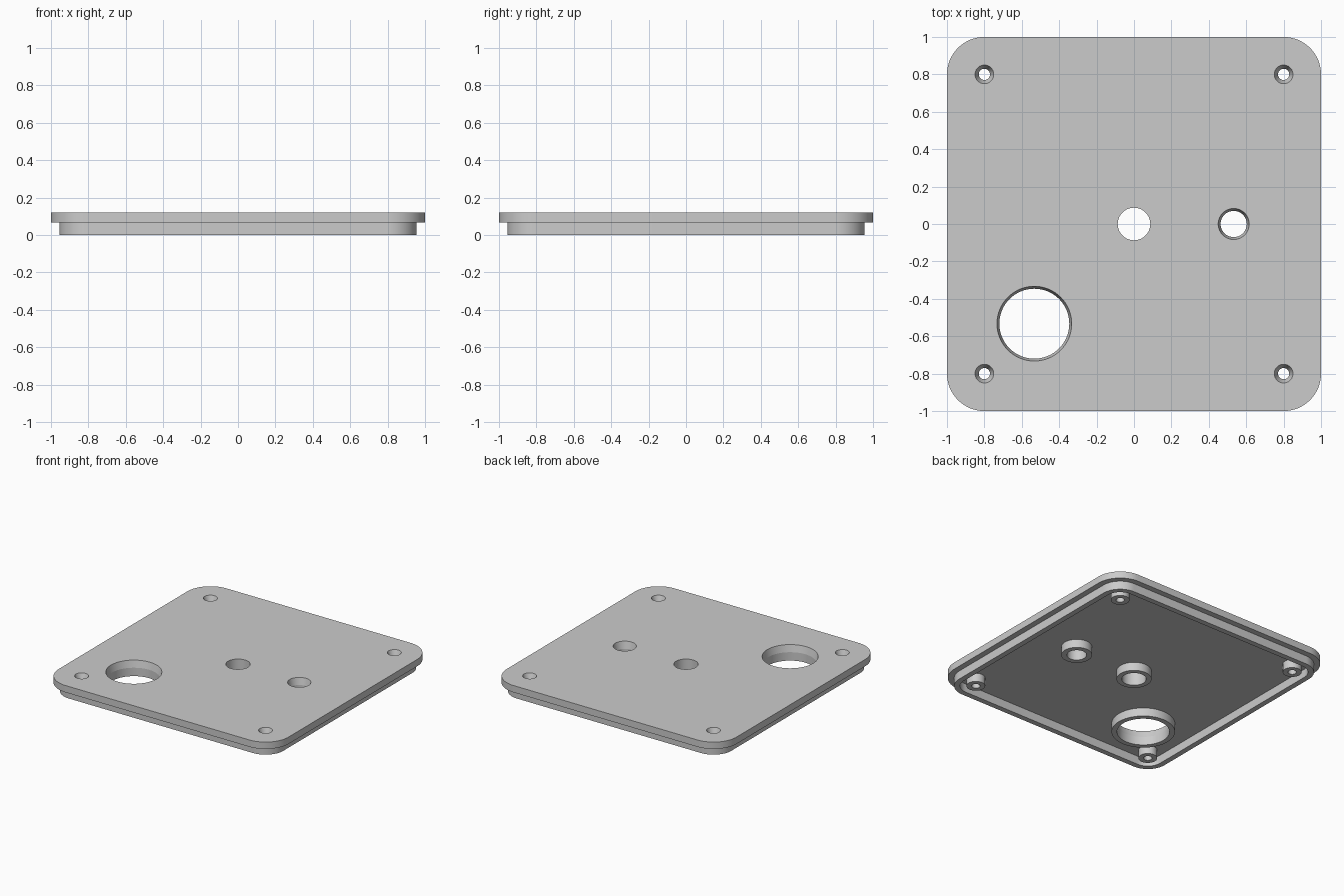
import bpy, bmesh
from math import sin, cos, pi, radians

if "Cube" in bpy.data.objects:
    bpy.data.objects.remove(bpy.data.objects["Cube"], do_unlink=True)

TOP, UNDER = 0.12, 0.066      # plate top and underside heights
CORNER = 0.8                  # corner arc centres, shared with the screw holes
SEGS = 64

grey = bpy.data.materials.new("plain grey")
grey.use_nodes = True
colour = (0.6, 0.6, 0.6, 1)
grey.diffuse_color = colour
grey.node_tree.nodes["Principled BSDF"].inputs["Base Color"].default_value = colour


def rounded_square(half):
    """Outline of a square whose corner arcs are centred on the screw holes."""
    r, n = half - CORNER, SEGS // 4
    pts = []
    for k, (sx, sy) in enumerate([(1, 1), (-1, 1), (-1, -1), (1, -1)]):
        for i in range(n + 1):
            a = (k + i / n) * pi / 2
            pts.append((sx * CORNER + r * cos(a), sy * CORNER + r * sin(a)))
    return pts


def circle(x, y, r):
    return [(x + r * cos(2 * pi * i / SEGS), y + r * sin(2 * pi * i / SEGS))
            for i in range(SEGS)]


def loft(bm, sections, closed=False):
    """Skin a list of (outline, z); capped at both ends, or looped into a ring."""
    loops = [[bm.verts.new((x, y, z)) for x, y in pts] for pts, z in sections]
    pairs = list(zip(loops, loops[1:]))
    if closed:
        pairs.append((loops[-1], loops[0]))
    else:
        bm.faces.new(loops[0][::-1])
        bm.faces.new(loops[-1])
    for a, b in pairs:
        for i in range(len(a)):
            j = (i + 1) % len(a)
            bm.faces.new((a[i], a[j], b[j], b[i]))


def make_object(name, bm):
    bmesh.ops.recalc_face_normals(bm, faces=bm.faces)
    mesh = bpy.data.meshes.new(name)
    bm.to_mesh(mesh)
    bm.free()
    mesh.materials.append(grey)
    obj = bpy.data.objects.new(name, mesh)
    bpy.context.collection.objects.link(obj)
    return obj


def smooth(obj):
    bpy.ops.object.select_all(action='DESELECT')
    obj.select_set(True)
    bpy.context.view_layer.objects.active = obj
    bpy.ops.object.shade_smooth_by_angle(angle=radians(30))


def ring(name, outer, inner):
    bm = bmesh.new()
    loft(bm, [(outer, 0), (outer, UNDER), (inner, UNDER), (inner, 0)], closed=True)
    smooth(make_object(name, bm))


# name, x, y, radius at the top, through radius, boss radius
holes = [
    ("centre_boss", 0, 0, 0.087, 0.087, 0.125),
    ("small_boss", 0.533, 0, 0.083, 0.07, 0.11),
    ("large_boss", -0.533, -0.533, 0.2, 0.187, 0.226),
]
for fb, y in (("front", -CORNER), ("back", CORNER)):
    for side, x in (("right", -CORNER), ("left", CORNER)):
        holes.append((f"{fb}_{side}_screw_boss", x, y, 0.05, 0.03, 0.067))

# Cover plate
bm = bmesh.new()
loft(bm, [(rounded_square(1), UNDER), (rounded_square(1), TOP)])
plate = make_object("cover_plate", bm)

# Tapered hole cutters, with a boss under each hole
bm = bmesh.new()
over = 0.01
for name, x, y, r_top, r_in, r_boss in holes:
    slope = (r_top - r_in) / (TOP - UNDER)
    loft(bm, [(circle(x, y, r_in), UNDER - over), (circle(x, y, r_in), UNDER),
              (circle(x, y, r_top + slope * over), TOP + over)])
    ring(name, circle(x, y, r_boss), circle(x, y, r_in))
cutter = make_object("hole_cutters", bm)
cutter.hide_render = True

cut = plate.modifiers.new("holes", 'BOOLEAN')
cut.operation = 'DIFFERENCE'
cut.solver = 'EXACT'
cut.object = cutter
bpy.ops.object.select_all(action='DESELECT')
bpy.context.view_layer.objects.active = plate
plate.select_set(True)
bpy.ops.object.modifier_apply(modifier=cut.name)
bpy.data.objects.remove(cutter, do_unlink=True)
smooth(plate)

# Locating rim under the plate
ring("locating_rim", rounded_square(0.955), rounded_square(0.913))
